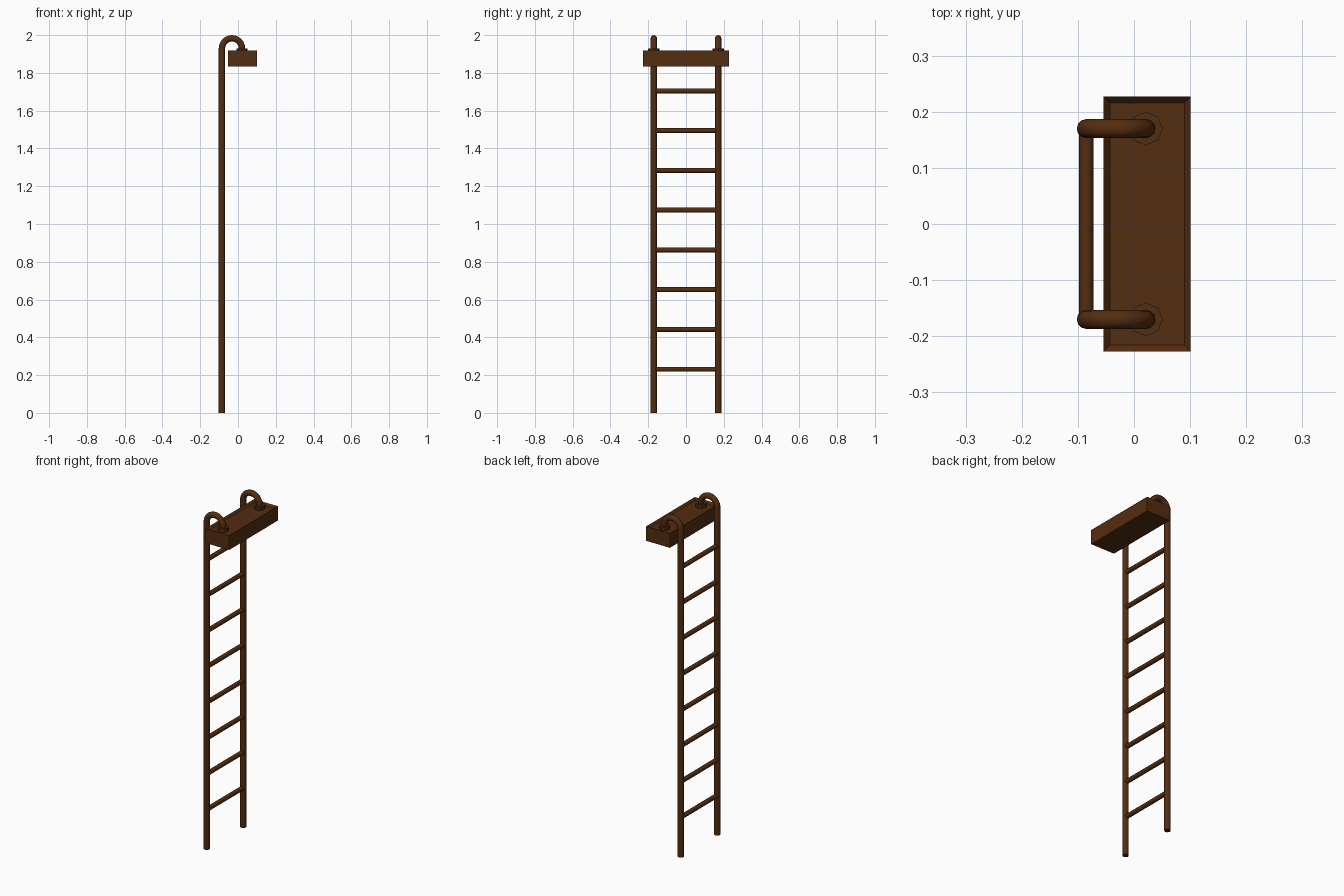
import bpy, bmesh, math

if "Cube" in bpy.data.objects:
    bpy.data.objects.remove(bpy.data.objects["Cube"])

mat = bpy.data.materials.new("dark_brown")
mat.diffuse_color = (0.088, 0.026, 0.005, 1)
mat.use_nodes = True
mat.node_tree.nodes["Principled BSDF"].inputs["Base Color"].default_value = mat.diffuse_color

RAIL_X, RAIL_Y, RAIL_R = -0.085, 0.17, 0.017
HOOK_R, HOOK_Z = 0.053, 1.93


def smooth(ob, angle=50):
    bpy.ops.object.select_all(action='DESELECT')
    ob.select_set(True)
    bpy.context.view_layer.objects.active = ob
    bpy.ops.object.shade_smooth_by_angle(angle=math.radians(angle))


def cylinder(name, r, depth, loc, rot=(0, 0, 0), sides=12):
    bpy.ops.mesh.primitive_cylinder_add(vertices=sides, radius=r, depth=depth,
                                        location=loc, rotation=rot)
    ob = bpy.context.object
    ob.name = name
    ob.data.materials.append(mat)
    return ob


def hooked_rail(name, y):
    # straight pole with a half circle hook bending towards +x
    cx = RAIL_X + HOOK_R
    pts = [(RAIL_X, y, 0)]
    n = 12
    for i in range(n + 1):
        a = math.pi * (1 - i / n)
        pts.append((cx + HOOK_R * math.cos(a), y, HOOK_Z + HOOK_R * math.sin(a)))
    pts.append((cx + HOOK_R, y, 1.904))
    cu = bpy.data.curves.new(name, 'CURVE')
    cu.dimensions = '3D'
    cu.bevel_depth = RAIL_R
    cu.bevel_resolution = 4
    cu.use_fill_caps = True
    sp = cu.splines.new('POLY')
    sp.points.add(len(pts) - 1)
    for p, co in zip(sp.points, pts):
        p.co = (*co, 1)
    ob = bpy.data.objects.new(name, cu)
    bpy.context.collection.objects.link(ob)
    bpy.ops.object.select_all(action='DESELECT')
    ob.select_set(True)
    bpy.context.view_layer.objects.active = ob
    bpy.ops.object.convert(target='MESH')
    ob = bpy.context.object
    ob.data.materials.clear()
    ob.data.materials.append(mat)
    smooth(ob)


# rails and their mounting collars
for side, y in (("left", -RAIL_Y), ("right", RAIL_Y)):
    hooked_rail("rail_" + side, y)
    cylinder("collar_" + side, 0.03, 0.024, (RAIL_X + 2 * HOOK_R, y, 1.916), sides=8)

# rungs
for i in range(8):
    smooth(cylinder(f"rung_{i + 1}", 0.0132, 2 * RAIL_Y, (RAIL_X, 0, 0.231 + 0.2105 * i),
                    (math.pi / 2, 0, 0)))

# mounting block with a shallow recessed top
bm = bmesh.new()
bmesh.ops.create_cube(bm, size=1)
for v in bm.verts:
    v.co.x = 0.0235 + v.co.x * 0.155
    v.co.y *= 0.454
    v.co.z = 1.876 + v.co.z * 0.085
bm.normal_update()
top = [f for f in bm.faces if f.normal.z > 0.9]
bmesh.ops.inset_region(bm, faces=top, thickness=0.0155)
bmesh.ops.translate(bm, verts=top[0].verts[:], vec=(0, 0, -0.012))
me = bpy.data.meshes.new("mounting_block")
bm.to_mesh(me)
bm.free()
me.materials.append(mat)
bpy.context.collection.objects.link(bpy.data.objects.new("mounting_block", me))
